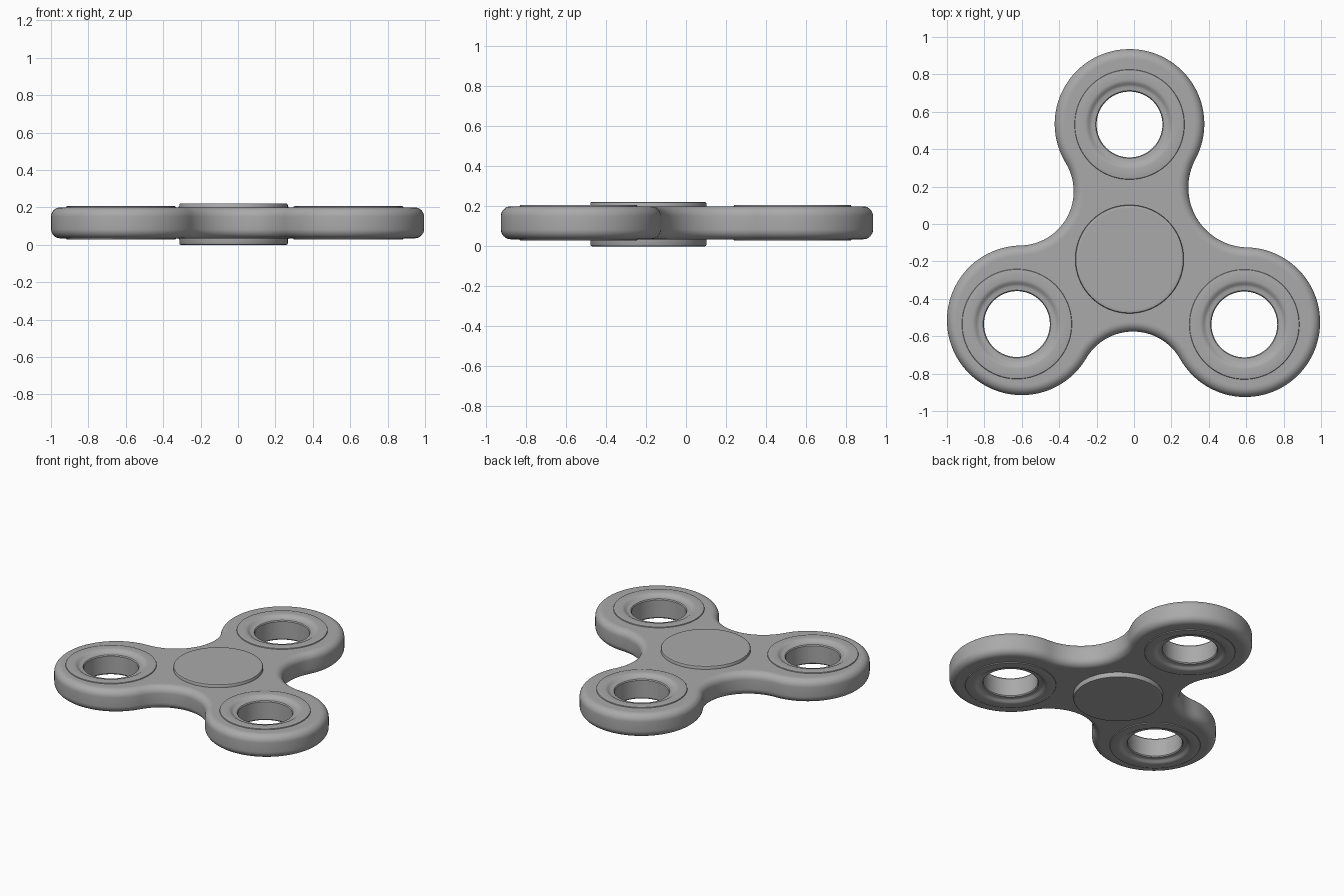
import bpy, bmesh
from math import sin, cos, pi, tau, atan2
from mathutils import Vector

cube = bpy.data.objects.get("Cube")
if cube:
    bpy.data.objects.remove(cube)

grey = bpy.data.materials.new("grey plastic")
grey.use_nodes = True
colour = (0.4, 0.4, 0.4, 1)
grey.diffuse_color = colour
grey.node_tree.nodes["Principled BSDF"].inputs["Base Color"].default_value = colour

HUB = Vector((-0.024, -0.188))
LOBES = [Vector(p) for p in ((-0.024, 0.535), (-0.6, -0.515), (0.595, -0.525))]
RINGS = [Vector(p) for p in ((-0.024, 0.532), (-0.626, -0.535), (0.59, -0.537))]
LOBE_R, FILLETS = 0.4, (0.29, 0.29, 0.32)
BOTTOM, TOP, ROUND = 0.035, 0.2, 0.05
RING_R = 0.292


def make_object(name, bm):
    bmesh.ops.recalc_face_normals(bm, faces=bm.faces)
    mesh = bpy.data.meshes.new(name)
    bm.to_mesh(mesh)
    bm.free()
    mesh.materials.append(grey)
    obj = bpy.data.objects.new(name, mesh)
    bpy.context.collection.objects.link(obj)
    return obj


def smooth(obj):
    bpy.ops.object.select_all(action='DESELECT')
    obj.select_set(True)
    bpy.context.view_layer.objects.active = obj
    bpy.ops.object.shade_smooth_by_angle(angle=pi / 6)


def bridge(bm, a, b):
    for i in range(len(a)):
        j = (i + 1) % len(a)
        bm.faces.new((a[i], a[j], b[j], b[i]))


def lathe(name, profile, centre, closed=False, steps=96):
    """Spin (radius, z) points; open profiles get flat end caps."""
    bm = bmesh.new()
    loops = [[bm.verts.new((centre.x + r * cos(tau * i / steps),
                            centre.y + r * sin(tau * i / steps), z))
              for i in range(steps)] for r, z in profile]
    for a, b in zip(loops, loops[1:]):
        bridge(bm, a, b)
    if closed:
        bridge(bm, loops[-1], loops[0])
    else:
        bm.faces.new(loops[0])
        bm.faces.new(loops[-1])
    return make_object(name, bm)


def arc(centre, radius, start, end, sign, steps):
    """Outline points with outward normals; sign -1 marks a hollow."""
    sweep = ((end - start) * sign) % tau * sign
    for i in range(steps):
        a = start + sweep * i / steps
        d = Vector((cos(a), sin(a)))
        yield centre + d * radius, d * sign


def angle(v):
    return atan2(v.y, v.x)


# Outline: three lobes joined by tangent hollows
hollows = []
for i, r in enumerate(FILLETS):
    a, b = LOBES[i], LOBES[(i + 1) % 3]
    mid, half = (a + b) / 2, (b - a) / 2
    out = Vector((half.y, -half.x)).normalized()
    h = ((LOBE_R + r) ** 2 - half.length_squared) ** 0.5
    hollows.append(mid + out * h)
outline = []
for i, lobe in enumerate(LOBES):
    prev, nxt, following = hollows[i - 1], hollows[i], LOBES[(i + 1) % 3]
    outline += arc(lobe, LOBE_R, angle(prev - lobe), angle(nxt - lobe), 1, 64)
    outline += arc(nxt, FILLETS[i], angle(lobe - nxt), angle(following - nxt), -1, 32)

# Body: outline stacked in rounded layers
layers = [(ROUND + 0.006, BOTTOM)]
for k in range(9):
    t = k / 8 * pi / 2
    layers.append((ROUND * (1 - sin(t)), BOTTOM + ROUND * (1 - cos(t))))
layers += [(d, BOTTOM + TOP - z) for d, z in reversed(layers)]
bm = bmesh.new()
loops = [[bm.verts.new((*(p - n * d), z)) for p, n in outline] for d, z in layers]
for a, b in zip(loops, loops[1:]):
    bridge(bm, a, b)
bm.faces.new(loops[0])
bm.faces.new(loops[-1])
body = make_object("body", bm)

# Openings for the rings
cutters = []
for c in RINGS:
    cutter = lathe("ring_cutter", [(RING_R, -0.1), (RING_R, 0.4)], c)
    cut = body.modifiers.new("opening", 'BOOLEAN')
    cut.operation, cut.solver, cut.object = 'DIFFERENCE', 'EXACT', cutter
    cutters.append(cutter)
bpy.context.view_layer.update()
graph = bpy.context.evaluated_depsgraph_get()
cut_mesh = bpy.data.meshes.new_from_object(body.evaluated_get(graph))
body.modifiers.clear()
body.data = cut_mesh
for cutter in cutters:
    bpy.data.objects.remove(cutter)
smooth(body)

# Rings: flat rim, soft step down, then the through hole
MID = (TOP + BOTTOM) / 2
half_profile = [(0.294, 0.084), (0.292, 0.088), (0.288, 0.089), (0.238, 0.089),
                (0.228, 0.087), (0.219, 0.081), (0.21, 0.074), (0.203, 0.071),
                (0.19, 0.071), (0.181, 0.069), (0.176, 0.062)]
profile = [(r, MID + z) for r, z in half_profile]
profile += [(r, MID - z) for r, z in reversed(half_profile)]
for name, c in zip(("back_ring", "right_ring", "left_ring"), RINGS):
    smooth(lathe(name, profile, c, closed=True))

# Hub caps above and below, with a softened rim
cap = [(0.27, 0.222), (0.281, 0.222), (0.287, 0.22), (0.29, 0.214), (0.29, 0.19)]
smooth(lathe("top_cap", cap, HUB))
smooth(lathe("bottom_cap", [(r, 0.222 - z) for r, z in cap[:-1]] + [(0.29, 0.045)], HUB))
